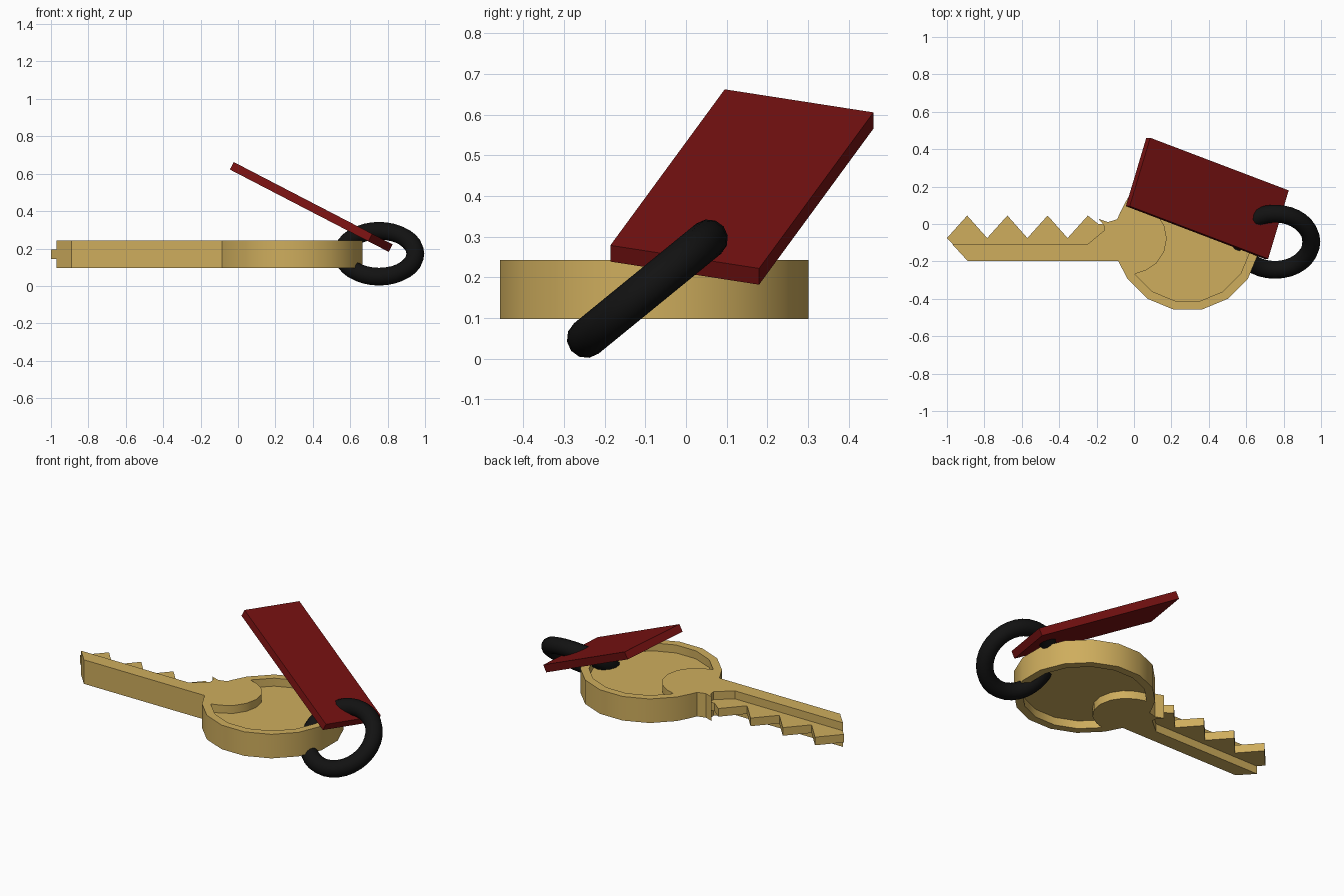
import bpy, bmesh, math
from mathutils import Matrix, Vector

if "Cube" in bpy.data.objects:
    bpy.data.objects.remove(bpy.data.objects["Cube"])


def material(name, rgb):
    m = bpy.data.materials.new(name)
    m.diffuse_color = (*rgb, 1)
    m.use_nodes = True
    m.node_tree.nodes["Principled BSDF"].inputs["Base Color"].default_value = m.diffuse_color
    return m


brass = material("brass", (0.62, 0.42, 0.11))
red = material("red", (0.19, 0.006, 0.006))
black = material("black", (0.006, 0.006, 0.006))


def prism(name, pts, z0, z1, mat):
    """Extrude a flat outline from z0 to z1."""
    bm = bmesh.new()
    face = bm.faces.new([bm.verts.new((x, y, z0)) for x, y in pts])
    top = bmesh.ops.extrude_face_region(bm, geom=[face])["geom"]
    bmesh.ops.translate(bm, vec=(0, 0, z1 - z0),
                        verts=[g for g in top if isinstance(g, bmesh.types.BMVert)])
    bmesh.ops.recalc_face_normals(bm, faces=bm.faces)
    me = bpy.data.meshes.new(name)
    bm.to_mesh(me)
    bm.free()
    ob = bpy.data.objects.new(name, me)
    bpy.context.collection.objects.link(ob)
    me.materials.append(mat)
    return ob


def activate(ob):
    bpy.ops.object.select_all(action='DESELECT')
    ob.select_set(True)
    bpy.context.view_layer.objects.active = ob


def arc(cx, cy, r, degs):
    return [(cx + r * math.cos(math.radians(d)), cy + r * math.sin(math.radians(d))) for d in degs]


Z0, Z1, W0, W1 = 0.097, 0.242, 0.145, 0.194   # full thickness and thin web
CX, CY = 0.287, -0.078
bow_angles = [11.25 + 22.5 * k for k in range(-7, 7)]

# Thick key body: spine, round bow and shoulder
outline = ([(-0.89, -0.197), (-0.085, -0.197)] + arc(CX, CY, 0.387, bow_angles) +
           [(-0.075, 0.06), (-0.09, 0.025), (-0.14, 0.01), (-0.19, 0.028), (-0.162, -0.005),
            (-0.16, -0.035), (-0.25, -0.11), (-0.97, -0.11)])
body = prism("key_body", outline, Z0, Z1, brass)

# Crescent recesses on both faces, leaving a rim and a rounded boss
crescent = arc(CX, CY, 0.34, bow_angles) + arc(-0.01, CY, 0.185, [67.5 - 22.5 * k for k in range(7)])
for a, b in ((W1, Z1 + 0.1), (Z0 - 0.1, W0)):
    cutter = prism("recess_cutter", crescent, a, b, brass)
    cutter.hide_render = True
    mod = body.modifiers.new("recess", 'BOOLEAN')
    mod.operation, mod.solver, mod.object = 'DIFFERENCE', 'EXACT', cutter
    activate(body)
    bpy.ops.object.modifier_apply(modifier=mod.name)
    bpy.data.objects.remove(cutter)
activate(body)
bpy.ops.object.shade_smooth_by_angle(angle=math.radians(30))

# Thin toothed blade
teeth = []
for i in range(4):
    x = -1 + 0.215 * i
    teeth += [(x, -0.075), (x + 0.108, 0.045)]
blade = [(-0.1, 0.0), (-0.1, -0.15), (-0.93, -0.15)] + teeth + [(-0.19, 0.0)]
prism("key_blade", blade, W0, W1, brass)

# Tilted split ring
bpy.ops.mesh.primitive_torus_add(major_segments=32, minor_segments=12, major_radius=0.194,
                                 minor_radius=0.048, location=(0.754, -0.095, 0.172),
                                 rotation=(math.radians(39.2), 0, 0))
ring = bpy.context.object
ring.name = "key_ring"
ring.data.materials.append(black)
bpy.ops.object.shade_smooth_by_angle(angle=math.radians(40))

# Slanted tag hanging on the ring
u = Vector((0.737, -0.28, -0.382)).normalized()
v = Vector((0.11, 0.365, -0.057))
n = u.cross(v).normalized()
v = n.cross(u)
top_centre = Vector((0.402, 0.1375, 0.442))
L, W, T = 0.88, 0.386, 0.045
tag = prism("tag", [(-L / 2, -W / 2), (L / 2, -W / 2), (L / 2, W / 2), (-L / 2, W / 2)], -T, 0, red)
tag.matrix_world = Matrix.Translation(top_centre) @ Matrix((u, v, n)).transposed().to_4x4()
